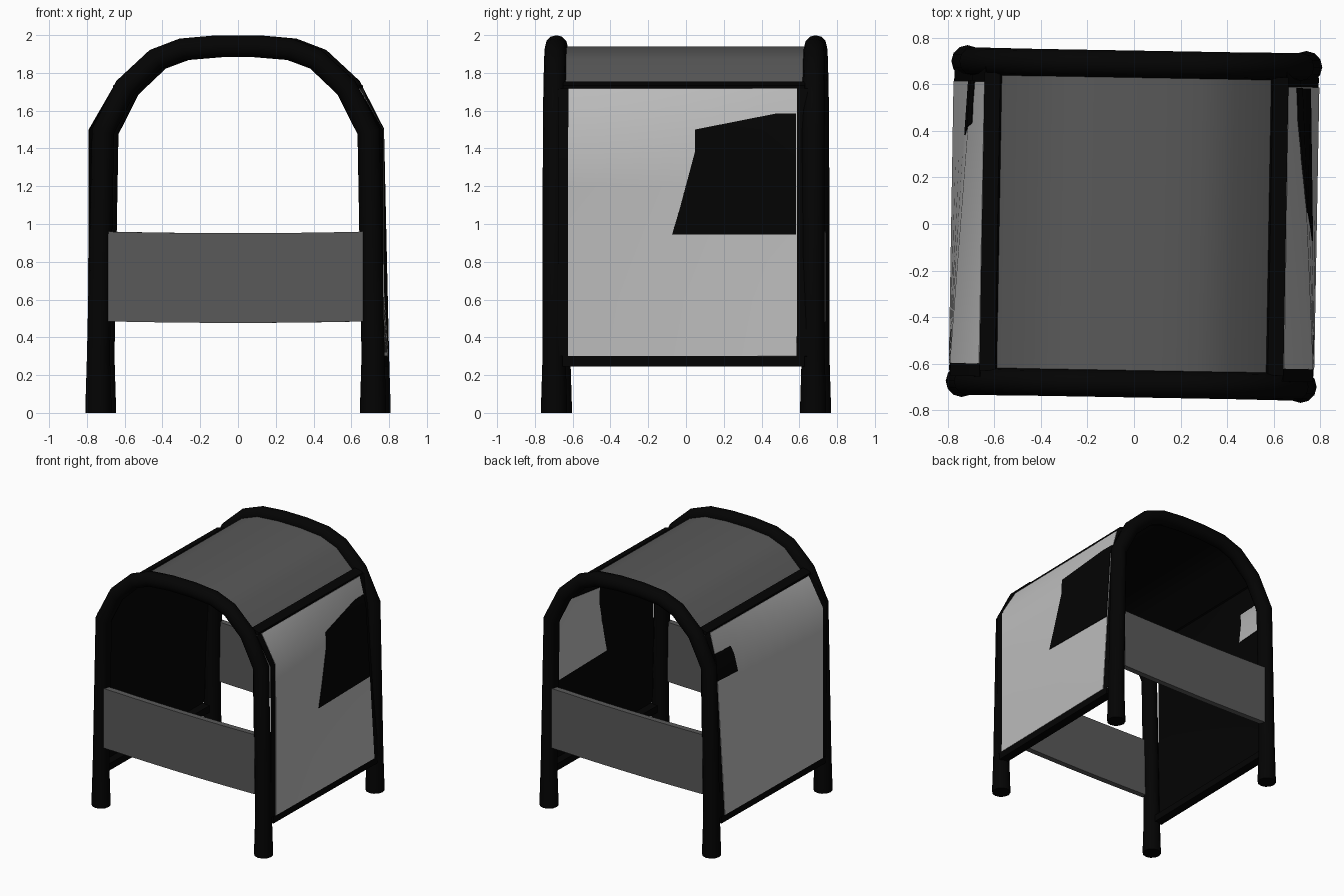
import bpy, bmesh, math
from mathutils import Vector

if "Cube" in bpy.data.objects:
    bpy.data.objects.remove(bpy.data.objects["Cube"])

YAW = math.radians(-1)          # the whole shelter stands slightly turned
HOOP_Y = 0.686


def material(name, v):
    m = bpy.data.materials.new(name)
    m.diffuse_color = (v, v, v, 1)
    m.use_nodes = True
    m.node_tree.nodes["Principled BSDF"].inputs["Base Color"].default_value = m.diffuse_color
    return m


black = material("black", 0.001)
dark_grey = material("dark_grey", 0.1)
light_grey = material("light_grey", 0.5)

# half profile of the hoop centre line: x, z, tube radius
LEG = [(0.727, 0, 0.069), (0.727, 0.04, 0.069), (0.727, 0.3, 0.061), (0.703, 1.49, 0.06)]
ARCH = [(0.585, 1.722, 0.059), (0.425, 1.872, 0.058), (0.285, 1.925, 0.058), (0.1, 1.941, 0.058)]


def mirrored(half):
    return [(-x, *r) for x, *r in half] + [(x, *r) for x, *r in reversed(half)]


def smooth(ob):
    """Apply modifiers and curves, then shade smooth with sharp edges kept."""
    bpy.ops.object.select_all(action="DESELECT")
    ob.select_set(True)
    bpy.context.view_layer.objects.active = ob
    bpy.ops.object.convert(target="MESH")
    bpy.ops.object.shade_smooth_by_angle(angle=math.radians(40))


def finish(name, bm, mats):
    me = bpy.data.meshes.new(name)
    bm.to_mesh(me)
    bm.free()
    ob = bpy.data.objects.new(name, me)
    bpy.context.collection.objects.link(ob)
    for m in mats:
        me.materials.append(m)
    ob.rotation_euler.z = YAW
    return ob


def sheet(name, polys, mats, thick):
    """Thin cloth: outer side uses mats[0], lining uses mats[1]."""
    bm = bmesh.new()
    for poly in polys:
        bm.faces.new([bm.verts.new(p) for p in poly])
    bmesh.ops.remove_doubles(bm, verts=bm.verts, dist=0.0005)
    for f in bm.faces:
        f.normal_update()
        c = f.calc_center_median()
        if f.normal.dot(Vector((c.x, 0, c.z - 1))) < 0:
            f.normal_flip()
    ob = finish(name, bm, mats)
    s = ob.modifiers.new("thickness", "SOLIDIFY")
    s.thickness, s.offset, s.material_offset = thick, -1, 1
    smooth(ob)
    return ob


def box(name, centre, size, mat, tilt=0, cuts=0, sag=0):
    bm = bmesh.new()
    bmesh.ops.create_cube(bm, size=1)
    if cuts:
        edges = [e for e in bm.edges if abs(e.verts[0].co.x - e.verts[1].co.x) > 0.5]
        bmesh.ops.subdivide_edges(bm, edges=edges, cuts=cuts, use_grid_fill=True)
    for v in bm.verts:
        dip = sag * (1 - 4 * v.co.x ** 2)
        x, y, z = (v.co[i] * size[i] for i in range(3))
        c, s = math.cos(tilt), math.sin(tilt)
        v.co = Vector((x * c + z * s, y, z * c - x * s - dip)) + Vector(centre)
    return finish(name, bm, [mat])


# tubular hoops with flared feet
for name, y in (("front_hoop", -HOOP_Y), ("back_hoop", HOOP_Y)):
    cu = bpy.data.curves.new(name, "CURVE")
    cu.dimensions = "3D"
    cu.bevel_depth, cu.bevel_resolution, cu.use_fill_caps = 1, 4, True
    pts = mirrored(LEG + ARCH)
    sp = cu.splines.new("POLY")
    sp.points.add(len(pts) - 1)
    for p, (x, z, r) in zip(sp.points, pts):
        p.co, p.radius = (x, y, z, 1), r
    cu.materials.append(black)
    ob = bpy.data.objects.new(name, cu)
    bpy.context.collection.objects.link(ob)
    ob.rotation_euler.z = YAW
    smooth(ob)

# curved roof with black lining
roof_line = mirrored([(0.615, 1.7, 0)] + ARCH)
sheet("roof", [[(a[0], -0.64, a[1]), (b[0], -0.64, b[1]), (b[0], 0.64, b[1]), (a[0], 0.64, a[1])]
               for a, b in zip(roof_line, roof_line[1:])], [dark_grey, black], 0.012)

# side panel outline (x, z): outside the front leg, tucked in at the back leg
FRONT = [(0.784, 0.30), (0.780, 1.50), (0.655, 1.718)]
BACK = [(0.785, 0.30), (0.708, 1.50), (0.652, 1.718)]


def along(profile, z):
    i = 0 if z <= 1.5 else 1
    (x0, z0), (x1, z1) = profile[i:i + 2]
    return x0 + (x1 - x0) * (z - z0) / (z1 - z0)


def side_point(s, y, z, out=0):
    t = (y + 0.61) / 1.22
    return (s * (along(FRONT, z) * (1 - t) + along(BACK, z) * t + out), y, z)


def side_grid(s, y0, y1, out=0, n=8):
    ys = [y0 + (y1 - y0) * i / n for i in range(n + 1)]
    zs = [0.3, 0.6, 0.9, 1.2, 1.5, 1.718]
    return [[side_point(s, y, z, out) for y, z in ((a, c), (b, c), (b, d), (a, d))]
            for a, b in zip(ys, ys[1:]) for c, d in zip(zs, zs[1:])]


# patches where the lining shows outside, split at the bend: y, z
PATCH = {
    1: [[(-0.06, 0.945), (0.595, 0.945), (0.595, 1.5), (0.06, 1.5), (0.06, 1.38), (-0.02, 1.08)],
        [(0.06, 1.5), (0.595, 1.5), (0.595, 1.585), (0.49, 1.585)]],
    -1: [[(0.37, 1.35), (0.605, 1.35), (0.605, 1.5), (0.405, 1.5)],
         [(0.405, 1.5), (0.605, 1.5), (0.605, 1.56), (0.42, 1.56)]],
}

for side, s in (("right", 1), ("left", -1)):
    # side cloth, wider black lining, lining patch and the two rails
    sheet(side + "_panel", side_grid(s, -0.61, 0.60), [light_grey, black], 0.004)
    sheet(side + "_lining", side_grid(s, -0.665, 0.665, -0.004), [black, black], 0.004)
    sheet(side + "_lining_patch",
          [[side_point(s, y, z, 0.005) for y, z in poly] for poly in PATCH[s]],
          [black, light_grey], 0.018)
    box(side + "_top_rail", (s * 0.615, 0, 1.732), (0.07, 1.28, 0.025), black, tilt=s * 0.3)
    box(side + "_bottom_rail", (s * 0.747, 0, 0.273), (0.07, 1.28, 0.054), black)

# low end boards, sagging slightly in the middle
for name, s in (("front_board", -1), ("back_board", 1)):
    box(name, (0, s * 0.706, 0.722), (1.35, 0.045, 0.475), dark_grey, cuts=7, sag=0.008)
